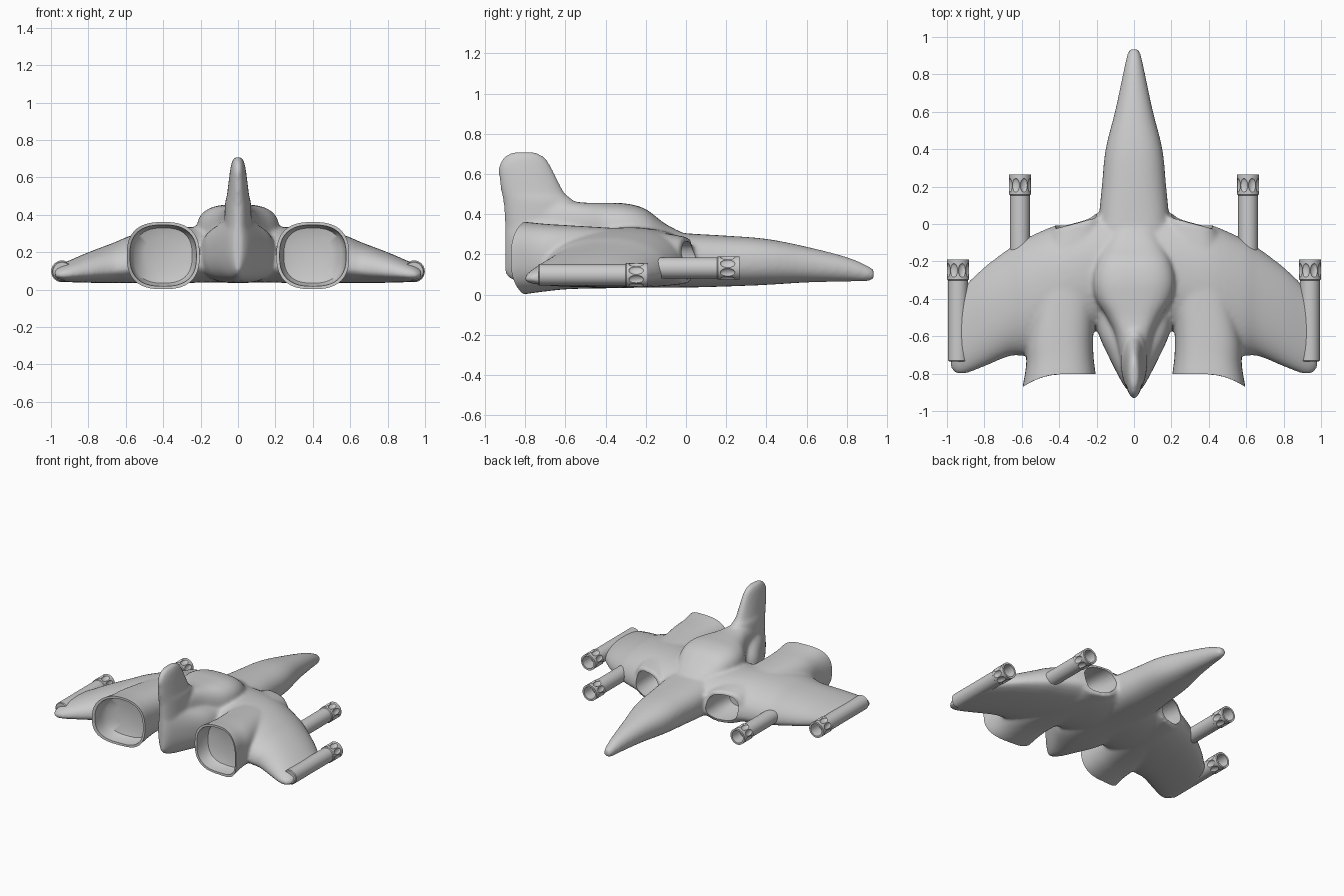
import bpy, bmesh
from math import cos, sin, pi, copysign
from mathutils import Matrix

if "Cube" in bpy.data.objects:
    bpy.data.objects.remove(bpy.data.objects["Cube"])

N = 40


def catmull(secs, steps):
    """Resample loft sections smoothly."""
    if steps == 1:
        return secs
    out = []
    for i in range(len(secs) - 1):
        p = [secs[max(0, min(len(secs) - 1, i + k))] for k in (-1, 0, 1, 2)]
        for j in range(steps):
            t = j / steps
            out.append([0.5 * (2*b + (c-a)*t + (2*a-5*b+4*c-d)*t*t + (3*b-a-3*c+d)*t**3)
                        for a, b, c, d in zip(*p)])
    return out + [secs[-1]]


def loft(bm, secs, place, f=0.5, steps=4):
    """Sections (s, a0, a1, b0, b1, n): superellipse rings; f = height of the widest line."""
    rings = []
    for s, a0, a1, b0, b1, n in catmull(secs, steps):
        ca, cb, ring = (a0 + a1) / 2, b0 + f * (b1 - b0), []
        for i in range(N):
            c, d = cos(2*pi*i/N), sin(2*pi*i/N)
            a = ca + (a1 - a0) / 2 * copysign(abs(c) ** (2/n), c)
            b = cb + (b1 - cb if d > 0 else cb - b0) * copysign(abs(d) ** (2/n), d)
            ring.append(bm.verts.new(place(a, s, b)))
        rings.append(ring)
    faces = [bm.faces.new(rings[0]), bm.faces.new(rings[-1][::-1])]
    for r, q in zip(rings, rings[1:]):
        for i in range(N):
            faces.append(bm.faces.new((r[i], q[i], q[(i+1) % N], r[(i+1) % N])))
    bmesh.ops.recalc_face_normals(bm, faces=faces)


def make(name, bm):
    me = bpy.data.meshes.new(name)
    bm.to_mesh(me)
    bm.free()
    ob = bpy.data.objects.new(name, me)
    bpy.context.collection.objects.link(ob)
    return ob


def apply_all(ob, angle):
    bpy.ops.object.select_all(action='DESELECT')
    bpy.context.view_layer.objects.active = ob
    ob.select_set(True)
    for m in list(ob.modifiers):
        bpy.ops.object.modifier_apply(modifier=m.name)
    bpy.ops.object.shade_smooth_by_angle(angle=angle)


def cut(ob, cutter):
    m = ob.modifiers.new("cut", 'BOOLEAN')
    m.operation, m.solver, m.object = 'DIFFERENCE', 'EXACT', cutter
    cutter.hide_render = True


def along_y(a, s, b):
    return (a, s, b)


def swept(m):
    """Engine placement: slanted intake lip in front, curved nozzle rim behind."""
    def place(a, s, b):
        t = max(0, min(1, -s / 0.8))
        skew = -0.27 * (a - 0.31) * (1 - t) - 1.6 * max(0, a - 0.39) ** 2 * t
        return (m * a, s + skew, b)
    return place


hull = bmesh.new()

# Fuselage: (y, half width, bottom, top, squareness)
body = [(.935, .024, .075, .125, 2), (.9, .038, .066, .145, 2), (.8, .06, .064, .187, 2),
        (.6, .102, .06, .238, 2.2), (.4, .152, .048, .277, 2.3), (.2, .172, .04, .293, 2.4),
        (0, .19, .035, .305, 2.6), (-.3, .2, .035, .33, 2.8), (-.5, .2, .035, .34, 2.8),
        (-.6, .185, .037, .36, 2.6), (-.7, .14, .042, .38, 2.4), (-.8, .09, .052, .4, 2.2),
        (-.87, .05, .075, .4, 2), (-.9, .02, .1, .38, 2)]
loft(hull, [(y, -w, w, b, t, n) for y, w, b, t, n in body], along_y)

# Raised cockpit hump
hump = [(.03, .08, .285), (-.1, .15, .35), (-.2, .2, .425), (-.3, .222, .453), (-.4, .205, .456),
        (-.5, .145, .457), (-.6, .1, .465), (-.8, .06, .46), (-.88, .02, .44)]
loft(hull, [(y, -w, w, .15, t, 2.9) for y, w, t in hump], along_y)

# Tail fin, lofted upward: (z, back, front, half thickness)
fin = [(.2, -.892, -.5, .08), (.45, -.908, -.555, .07), (.5, -.918, -.6, .06),
       (.58, -.93, -.642, .05), (.64, -.932, -.672, .042), (.685, -.905, -.705, .032),
       (.71, -.86, -.75, .018)]
loft(hull, [(z, -w, w, y0, y1, 2) for z, y0, y1, w in fin], lambda a, s, b: (a, b, s))

# Wings: (x, trailing y, leading y, bottom, top)
wing = [(0, -.57, .06, .04, .335), (.2, -.57, .055, .037, .335), (.4, -.62, 0, .035, .33),
        (.57, -.70, -.072, .035, .29), (.66, -.705, -.125, .035, .253), (.8, -.762, -.23, .037, .2),
        (.9, -.8, -.325, .04, .157), (.95, -.8, -.38, .045, .135), (.98, -.77, -.45, .06, .115)]

# Engines: (y, inner x, outer x, bottom, top, squareness)
engine = [(.005, .17, .445, .055, .285, 2.6), (-.2, .18, .5, .035, .32, 2.6),
          (-.55, .215, .57, .028, .343, 2.6), (-.7, .217, .577, .015, .352, 2.6),
          (-.8, .205, .595, .002, .362, 2.6), (-.86, .2, .6, -.003, .365, 2.6)]
nozzle = [(-.69, .3, .5, .09, .28, 2.4), (-.705, .245, .555, .035, .33, 2.6),
          (-.74, .227, .573, .022, .342, 2.6), (-.803, .222, .578, .018, .346, 2.6),
          (-.804, .16, .64, -.08, .44, 4), (-.98, .16, .64, -.08, .44, 4)]
intake = [(.2, .2, .42, .078, .265, 2.5), (-.1, .2, .42, .078, .265, 2.5),
          (-.2, .23, .4, .1, .245, 2.5)]
holes = bmesh.new()
for m in (1, -1):
    loft(hull, [w + (2.2,) for w in wing], lambda a, s, b: (m * s, a, b), f=0.32)
    loft(hull, engine, swept(m))
    loft(holes, nozzle, swept(m), steps=1)
    loft(holes, intake, swept(m), steps=1)

# Blend everything into one smooth skin, then open nozzles and intakes
ship = make("hull", hull)
r = ship.modifiers.new("skin", 'REMESH')
r.mode, r.voxel_size, r.use_smooth_shade = 'VOXEL', 0.0115, True
s = ship.modifiers.new("blend", 'SMOOTH')
s.factor, s.iterations = 0.5, 10
openings = make("openings_cutter", holes)
cut(ship, openings)
apply_all(ship, 0.7)
bpy.data.objects.remove(openings)

# Cannon: lathed hollow barrel with a ring of eight oval dents at the muzzle
profile = [(0, -.545), (.048, -.545), (.053, -.54), (.053, -.112), (.058, -.107), (.058, 0),
           (.045, 0), (.043, -.09), (0, -.09)]
bm = bmesh.new()
vs = [bm.verts.new((rad, y, 0)) for rad, y in profile]
es = [bm.edges.new(p) for p in zip(vs, vs[1:])]
bmesh.ops.spin(bm, geom=vs + es, cent=(0, 0, 0), axis=(0, 1, 0), angle=2*pi, steps=32)
bmesh.ops.remove_doubles(bm, verts=bm.verts, dist=1e-4)
bmesh.ops.recalc_face_normals(bm, faces=bm.faces)
gun = make("cannon_outer_right", bm)
dents = bmesh.new()
for k in range(8):
    mat = (Matrix.Rotation((k + .5) * pi / 4, 4, 'Y') @ Matrix.Translation((.06, -.058, 0))
           @ Matrix.Diagonal((.013, .038, .023, 1)))
    bmesh.ops.create_uvsphere(dents, u_segments=16, v_segments=10, radius=1, matrix=mat)
dent_ob = make("dent_cutter", dents)
cut(gun, dent_ob)
apply_all(gun, 0.6)
bpy.data.objects.remove(dent_ob)

# Place the four cannons
gun.location = (.941, -.19, .098)
for name, loc in (("cannon_outer_left", (-.941, -.19, .098)),
                  ("cannon_inner_right", (.61, .265, .132)),
                  ("cannon_inner_left", (-.61, .265, .132))):
    g = bpy.data.objects.new(name, gun.data)
    g.location = loc
    bpy.context.collection.objects.link(g)
